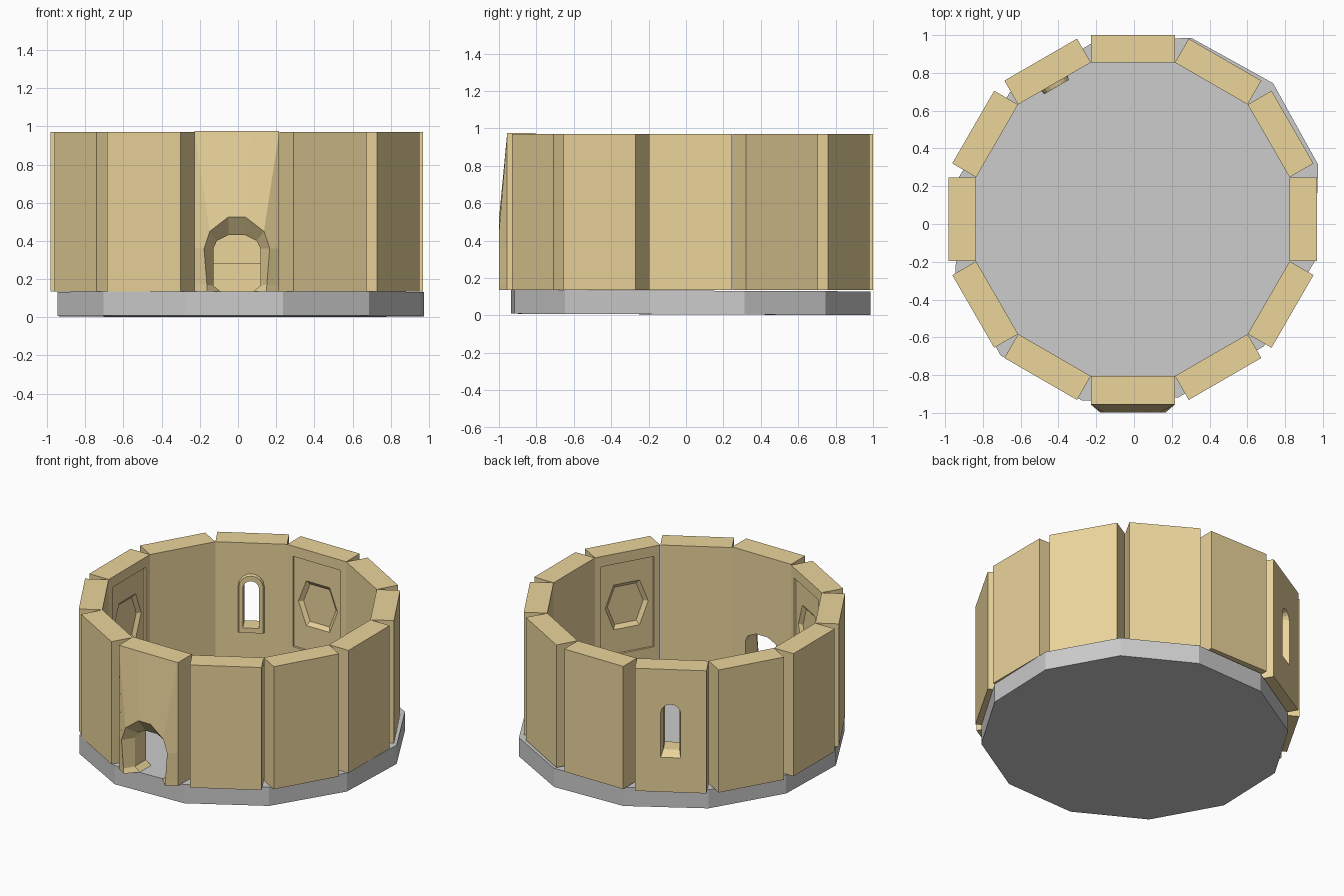
import bpy, bmesh, math
from mathutils import Matrix, Vector

if "Cube" in bpy.data.objects:
    bpy.data.objects.remove(bpy.data.objects["Cube"])

CX, CY = -0.006, 0.025            # centre of the wall ring
INNER, OUTER, HALF = 0.83, 0.976, 0.222
Z0, Z1 = 0.135, 0.97

sand = bpy.data.materials.new("sandstone")
sand.diffuse_color = (0.83, 0.66, 0.33, 1)
sand.use_nodes = True
sand.node_tree.nodes["Principled BSDF"].inputs["Base Color"].default_value = sand.diffuse_color


def finish(name, bm, mat=None):
    bmesh.ops.recalc_face_normals(bm, faces=bm.faces)
    me = bpy.data.meshes.new(name)
    bm.to_mesh(me)
    bm.free()
    ob = bpy.data.objects.new(name, me)
    bpy.context.collection.objects.link(ob)
    if mat:
        me.materials.append(mat)
    return ob


def loft(name, rings, mat=None):
    """Solid through rings of (profile, depth); profile points are (x, z)."""
    bm = bmesh.new()
    vs = [[bm.verts.new((x, y, z)) for x, z in prof] for prof, y in rings]
    n = len(vs[0])
    for a, b in zip(vs, vs[1:]):
        for i in range(n):
            j = (i + 1) % n
            bm.faces.new((a[i], a[j], b[j], b[i]))
    bm.faces.new(vs[0])
    bm.faces.new(vs[-1])
    return finish(name, bm, mat)


def rect(hw, za, zb):
    return [(-hw, za), (hw, za), (hw, zb), (-hw, zb)]


def arch(hw, za, spring, seg=8):
    pts = [(-hw, za), (hw, za)]
    return pts + [(hw * math.cos(math.pi * i / seg), spring + hw * math.sin(math.pi * i / seg))
                  for i in range(seg + 1)]


def hexagon(rx, rz, z):
    return [(rx, z), (rx * .6, z + rz), (-rx * .6, z + rz),
            (-rx, z), (-rx * .6, z - rz), (rx * .6, z - rz)]


def cut(ob, *cutters):
    for c in cutters:
        m = ob.modifiers.new("cut", 'BOOLEAN')
        m.operation, m.solver, m.object = 'DIFFERENCE', 'EXACT', c
    bpy.context.view_layer.update()
    me = bpy.data.meshes.new_from_object(ob.evaluated_get(bpy.context.evaluated_depsgraph_get()))
    ob.modifiers.clear()
    ob.data = me
    for c in cutters:
        bpy.data.objects.remove(c)
    return ob


def place(ob, deg):
    """Local +y becomes the outward direction at this angle."""
    ob.data.transform(Matrix.Translation((CX, CY, 0)) @ Matrix.Rotation(math.radians(deg - 90), 4, 'Z'))


def block(name):
    p = rect(HALF, Z0, Z1)
    return loft(name, [(p, INNER), (p, OUTER)], sand)


def opening():
    p = arch(.05, .40, .67)
    return loft("cutter", [(p, .7), (p, 1.1)])


def door_wall():
    """Wall whose front swells out to a splayed arch rim, open at the floor."""
    def sym(half):
        return half + [(-x, z) for x, z in reversed(half)]
    edge = sym([(-HALF, Z0), (-HALF, .17), (-HALF, .36), (-HALF, .975), (-.08, .975)])
    rim = sym([(-.155, Z0), (-.157, .17), (-.172, .36), (-.142, .45), (-.045, .525)])
    hole = sym([(-.085, Z0), (-.123, .165), (-.123, .36), (-.105, .40), (-.045, .43)])
    rings = [(edge, INNER), (edge, .981), (rim, 1.024), (hole, .95), (hole, INNER)]
    bm = bmesh.new()
    vs = [[bm.verts.new((x, y, z)) for x, z in prof] for prof, y in rings]
    for a, b in zip(vs, vs[1:] + vs[:1]):
        for i in range(len(a) - 1):
            bm.faces.new((a[i], a[i + 1], b[i + 1], b[i]))
    for i in (0, -1):
        bm.faces.new([r[i] for r in vs])
    return finish("door_wall", bm, sand)


# Twelve wall blocks
for k in range(12):
    deg = k * 30
    if deg == 270:
        wall = door_wall()
    elif deg == 120:
        # window wall with splayed outer edge and a raised frame inside
        wall = block("window_wall")
        small, wide = arch(.05, .40, .67), arch(.062, .37, .67)
        cut(wall, opening(), loft("cutter", [(small, .92), (wide, OUTER), (wide, 1.05)]))
        back, front = arch(.082, .36, .68), arch(.075, .367, .68)
        frame = loft("window_frame", [(back, INNER + .005), (front, INNER - .022)], sand)
        cut(frame, opening())
        place(frame, deg)
    elif deg in (90, 180, 240, 330):
        # inner face has a sunk rectangle with a deeper hexagon
        wall = block("hexagon_wall")
        r = rect(.18, .285, .90)
        big, small = hexagon(.147, .152, .60), hexagon(.122, .127, .60)
        cut(wall, loft("cutter", [(r, .75), (r, INNER + .014)]),
            loft("cutter", [(big, .76), (big, INNER + .014), (small, INNER + .034)]))
    else:
        wall = block("plain_wall")
    place(wall, deg)

# Twelve-sided floor slab, slightly stretched along the diagonal
bm = bmesh.new()
bmesh.ops.create_cone(bm, cap_ends=True, segments=12, radius1=.985, radius2=.985, depth=.127)
bmesh.ops.rotate(bm, verts=bm.verts, matrix=Matrix.Rotation(
    math.radians(15) - math.atan2(bm.verts[:][0].co.y, bm.verts[:][0].co.x), 3, 'Z'))
for v in bm.verts:
    x, y, z = v.co
    v.co = Vector((x + .035 * y + .015, y + .035 * x + .025, z + .0685 - .004 * y))
finish("floor_slab", bm)
